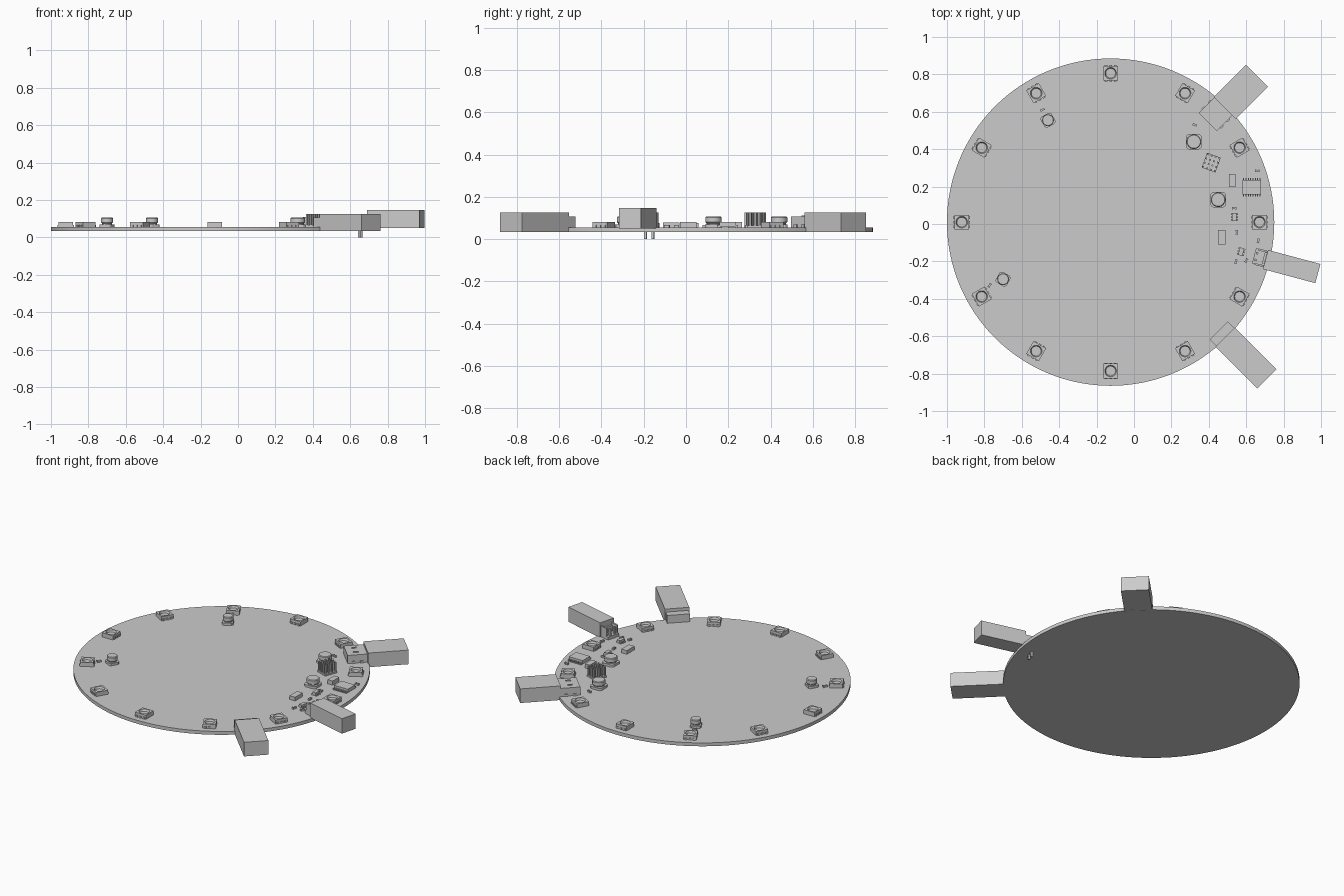
import bpy, bmesh
from math import sin, cos, pi, radians
from mathutils import Vector

if "Cube" in bpy.data.objects:
    bpy.data.objects.remove(bpy.data.objects["Cube"])

grey = bpy.data.materials.new("plain_grey")
grey.use_nodes = True
grey.diffuse_color = (0.6, 0.6, 0.6, 1)
grey.node_tree.nodes["Principled BSDF"].inputs["Base Color"].default_value = grey.diffuse_color

CENTRE = Vector((-0.125, 0.01, 0))
BOARD_R, UNDER, TOP = 0.875, 0.033, 0.055


def place(name, mesh, x=0, y=0, angle=0):
    ob = bpy.data.objects.new(name, mesh)
    bpy.context.collection.objects.link(ob)
    ob.location = (x, y, 0)
    ob.rotation_euler.z = radians(angle)
    return ob


def finish(name, bm):
    bmesh.ops.recalc_face_normals(bm, faces=bm.faces)
    mesh = bpy.data.meshes.new(name)
    bm.to_mesh(mesh)
    bm.free()
    mesh.materials.append(grey)
    mesh.shade_smooth()
    mesh.set_sharp_from_angle(angle=radians(30))
    return mesh


def add_box(bm, x0, x1, y0, y1, z0, z1):
    verts = bmesh.ops.create_cube(bm, size=1)["verts"]
    for v in verts:
        v.co = (x1 if v.co.x > 0 else x0, y1 if v.co.y > 0 else y0, z1 if v.co.z > 0 else z0)


def boxes(name, *specs):
    bm = bmesh.new()
    for spec in specs:
        add_box(bm, *spec)
    return finish(name, bm)


def block(w, d, z0, z1, x=0, y=0):
    return (x - w / 2, x + w / 2, y - d / 2, y + d / 2, z0, z1)


def add_loft(bm, sections, n=32):
    """Stack of rings; corner sets how far a ring reaches towards a square."""
    rings = []
    for corner, r, z in sections:
        ring = []
        for i in range(n):
            a = 2 * pi * i / n
            k = min(1 / max(abs(cos(a)), abs(sin(a))), corner)
            ring.append(bm.verts.new((r * k * cos(a), r * k * sin(a), z)))
        rings.append(ring)
    for lo, hi in zip(rings, rings[1:]):
        for i in range(n):
            j = (i + 1) % n
            bm.faces.new((lo[i], lo[j], hi[j], hi[i]))
    bm.faces.new(rings[0])
    bm.faces.new(rings[-1])


ROUND, SQUARE, CLIPPED = 1, 2, 1.24

# Round board
bm = bmesh.new()
add_loft(bm, [(ROUND, BOARD_R, UNDER), (ROUND, BOARD_R, TOP)], 128)
place("board", finish("board", bm), CENTRE.x, CENTRE.y)

# Ring of twelve lamps: square body, round dished window, solder pads
bm = bmesh.new()
add_loft(bm, [(SQUARE, 0.039, TOP), (SQUARE, 0.039, 0.082), (ROUND, 0.031, 0.082),
              (ROUND, 0.026, 0.070)])
for sx in (-1, 1):
    for sy in (-1, 0, 1):
        add_box(bm, *block(0.012, 0.014, TOP, 0.066, sx * 0.038, sy * 0.025))
lamp = finish("lamp", bm)
for i in range(12):
    a = 2 * pi * i / 12
    place("lamp_%d" % (i + 1), lamp, CENTRE.x + 0.796 * cos(a), CENTRE.y + 0.796 * sin(a), i * 30)

# Can capacitors: clipped square foot with a round can
def capacitor(name, half):
    bm = bmesh.new()
    add_loft(bm, [(CLIPPED, half, TOP), (CLIPPED, half, 0.070), (ROUND, half * 0.8, 0.070),
                  (ROUND, half * 0.8, 0.075), (ROUND, half * 0.95, 0.080),
                  (ROUND, half * 0.95, 0.102), (ROUND, half * 0.85, 0.106)])
    return finish(name, bm)


large, small = capacitor("large_can", 0.041), capacitor("small_can", 0.033)
for i, (mesh, x, y, a) in enumerate([(large, 0.32, 0.44, 0), (large, 0.45, 0.13, 0),
                                     (small, -0.46, 0.555, 30), (small, -0.70, -0.295, 60)]):
    place("can_capacitor_%d" % (i + 1), mesh, x, y, a)

# Upright plug socket and its plug, upper right
place("upper_socket", boxes(
    "upper_socket", block(0.12, 0.136, TOP, 0.108, 0.055),
    block(0.03, 0.012, 0.108, 0.112, 0.05, 0.03), block(0.03, 0.012, 0.108, 0.112, 0.05, -0.03),
    block(0.02, 0.150, TOP, 0.068, 0.03), block(0.02, 0.150, TOP, 0.068, 0.08)),
    0.398, 0.548, 45)
place("upper_plug", boxes("upper_plug", (0, 0.243, -0.083, 0.083, 0.034, 0.126)), 0.486, 0.62, 45)

# Lower right socket and plug
place("lower_socket", boxes("lower_socket", (0, 0.06, -0.068, 0.068, TOP, 0.106)),
      0.453, -0.57, -45)
place("lower_plug", boxes("lower_plug", (0, 0.317, -0.073, 0.073, 0.034, 0.126)),
      0.487, -0.604, -45)

# Side header with through pins, and its plug
place("side_header", boxes(
    "side_header", block(0.055, 0.085, TOP, 0.075, 0.0),
    block(0.05, 0.010, TOP, 0.125, 0.01, 0.040), block(0.05, 0.010, TOP, 0.125, 0.01, -0.040),
    block(0.012, 0.085, TOP, 0.11, 0.03),
    *[block(0.012, 0.012, 0.0, 0.118, -0.015, s * 0.018) for s in (-1, 1)]),
    0.668, -0.178, -15)
place("side_plug", boxes("side_plug", (0, 0.29, -0.053, 0.053, 0.05, 0.147)), 0.703, -0.19, -15)

# Cluster of upright cooling posts
posts = [block(0.009, 0.009, 0.065, 0.125, (i - 1.5) * 0.022, (j - 1.5) * 0.024)
         for i in range(4) for j in range(4)]
place("cooling_posts", boxes("cooling_posts", block(0.078, 0.084, TOP, 0.065), *posts),
      0.413, 0.328, -20)

# Main chip with two rows of legs
legs = [block(0.006, 0.014, TOP, 0.066, (i - 3.5) * 0.0125, s * 0.043)
        for i in range(8) for s in (-1, 1)]
place("main_chip", boxes("main_chip", block(0.10, 0.076, 0.058, 0.080), *legs), 0.63, 0.197)

# Plain chips
for name, x, y, w, d, h, a in [("tall_chip", 0.525, 0.232, 0.036, 0.068, 0.027, 0),
                               ("flat_chip", 0.468, -0.07, 0.040, 0.078, 0.024, 0)]:
    place(name, boxes(name, block(w, d, TOP, TOP + h)), x, y, a)

# Small three-leg chips
trio = boxes("small_chip", block(0.024, 0.042, 0.058, 0.076),
             *[block(0.038, 0.008, TOP, 0.064, 0, s * 0.015) for s in (-1, 0, 1)])
place("small_chip_1", trio, 0.537, 0.037)
place("small_chip_2", trio, 0.573, -0.148, -15)

# Tiny chip resistors with raised end caps
tiny = boxes("chip_resistor", block(0.018, 0.010, TOP, 0.065),
             block(0.006, 0.013, TOP, 0.067, -0.009), block(0.006, 0.013, TOP, 0.067, 0.009))
spots = [(0.55, -0.045, 90), (0.545, -0.2, 75), (0.665, -0.09, 75), (0.66, 0.285, 0),
         (0.325, 0.53, -20), (-0.49, 0.61, 30), (-0.772, -0.328, 60), (0.535, 0.085, 0),
         (0.60, -0.195, 60)]
for i, (x, y, a) in enumerate(spots):
    place("chip_resistor_%d" % (i + 1), tiny, x, y, a)
